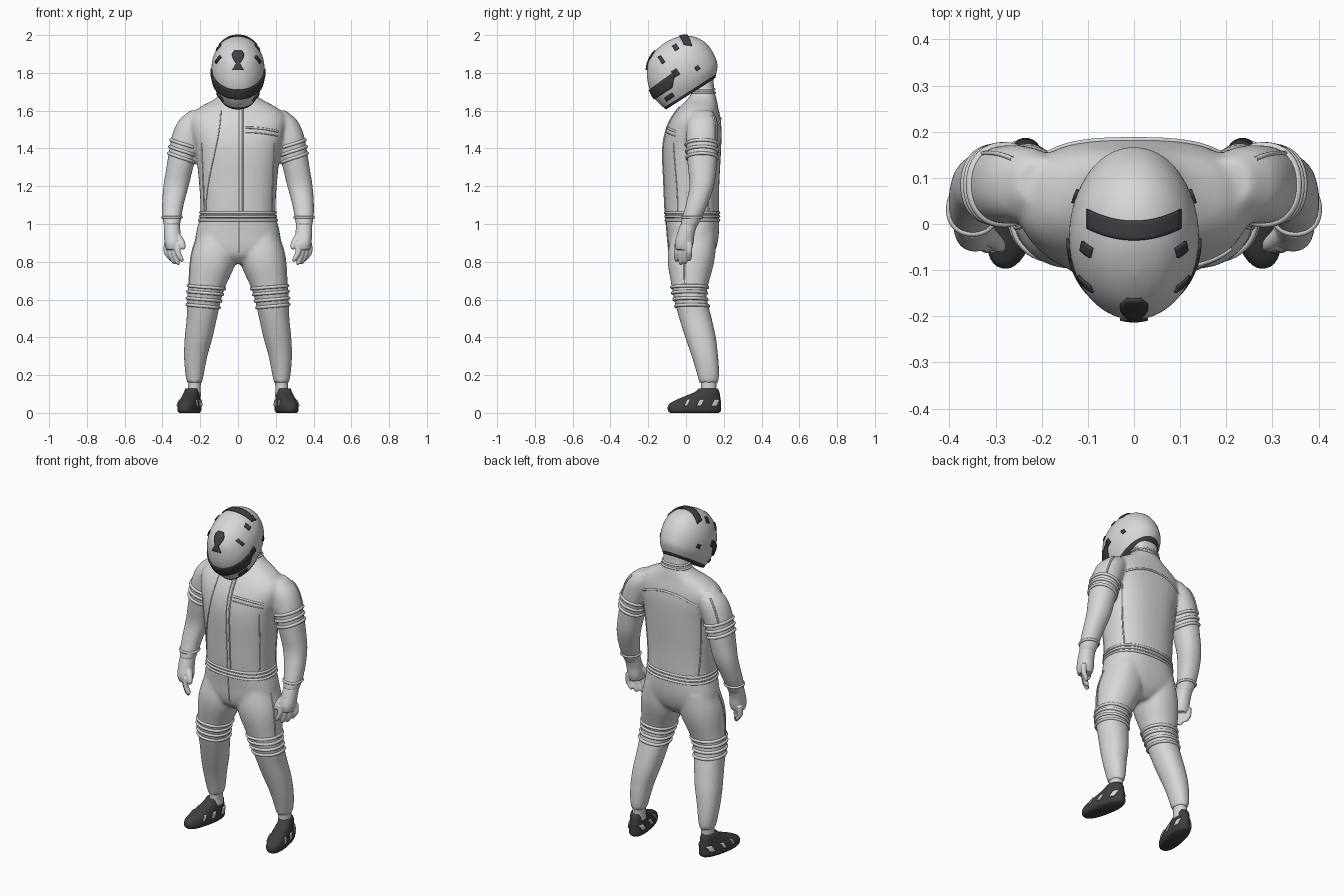
import bpy, bmesh, math
from mathutils import Vector, Matrix
from mathutils.bvhtree import BVHTree

cube = bpy.data.objects.get("Cube")
if cube:
    bpy.data.objects.remove(cube)


def material(name, rgb):
    m = bpy.data.materials.new(name)
    m.use_nodes = True
    m.diffuse_color = (*rgb, 1)
    m.node_tree.nodes["Principled BSDF"].inputs["Base Color"].default_value = (*rgb, 1)
    return m


LIGHT = material("light grey", (0.68, 0.68, 0.68))
DARK = material("dark grey", (0.05, 0.05, 0.055))
UNIT = Matrix.Identity(4)


def section(limb, z):
    """Smoothly interpolated (cx, cy, rx, ry) of a limb at height z."""
    i = 0
    while i < len(limb) - 2 and z > limb[i + 1][0]:
        i += 1
    a, b = limb[i], limb[i + 1]
    p, q = limb[max(i - 1, 0)], limb[min(i + 2, len(limb) - 1)]
    h = b[0] - a[0]
    t = min(max((z - a[0]) / h, 0), 1)
    out = []
    for k in range(1, 5):
        m0 = (b[k] - p[k]) / (b[0] - p[0]) * h
        m1 = (q[k] - a[k]) / (q[0] - a[0]) * h
        out.append((2*t**3 - 3*t*t + 1)*a[k] + (t**3 - 2*t*t + t)*m0
                   + (3*t*t - 2*t**3)*b[k] + (t**3 - t*t)*m1)
    return out


def surf(limb, a, z, s=1, n=2.2, grow=0.0):
    cx, cy, rx, ry = section(limb, z)
    c, d = math.cos(a), math.sin(a)
    x = cx + (max(rx, .002) + grow) * math.copysign(abs(c) ** (2 / n), c)
    y = cy + (max(ry, .002) + grow) * math.copysign(abs(d) ** (2 / n), d)
    return Vector((s * x, y, z))


def loft(bm, limb, s=1, n=2.2, rows=30, cols=40, mat=UNIT):
    z0, z1 = limb[0][0], limb[-1][0]
    rings = [[bm.verts.new(mat @ surf(limb, math.tau * j / cols, z0 + (z1 - z0) * i / rows, s, n))
              for j in range(cols)] for i in range(rows + 1)]
    for lo, hi in zip(rings, rings[1:]):
        for j in range(cols):
            k = (j + 1) % cols
            bm.faces.new((lo[j], lo[k], hi[k], hi[j]))
    bm.faces.new(rings[0])
    bm.faces.new(rings[-1])


def finish(name, bm, *mats, voxel=0, smooth=4):
    bmesh.ops.recalc_face_normals(bm, faces=bm.faces)
    me = bpy.data.meshes.new(name)
    bm.to_mesh(me)
    bm.free()
    for m in mats:
        me.materials.append(m)
    me.shade_smooth()
    ob = bpy.data.objects.new(name, me)
    bpy.context.collection.objects.link(ob)
    if voxel:
        r = ob.modifiers.new("Blend", 'REMESH')
        r.mode, r.voxel_size, r.use_smooth_shade = 'VOXEL', voxel, True
        sm = ob.modifiers.new("Soften", 'SMOOTH')
        sm.factor, sm.iterations = 0.5, smooth
    return ob


def patch(name, fn, mat, nu=16, nv=6):
    """Thin plate through fn(u, v)."""
    bm = bmesh.new()
    g = [[bm.verts.new(fn(i / nu, j / nv)) for j in range(nv + 1)] for i in range(nu + 1)]
    for i in range(nu):
        for j in range(nv):
            bm.faces.new((g[i][j], g[i + 1][j], g[i + 1][j + 1], g[i][j + 1]))
    ob = finish(name, bm, mat)
    sol = ob.modifiers.new("Plate", 'SOLIDIFY')
    sol.thickness, sol.offset = 0.007, 0


def cast(bvh, p, d):
    hit, normal, _, _ = bvh.ray_cast(p, d)
    if hit is None:
        hit, normal, _, _ = bvh.find_nearest(p + d * (abs(p.x) - 0.1))
    return hit - d * 0.003


def tube(name, pts, r, closed=False):
    cu = bpy.data.curves.new(name, 'CURVE')
    cu.dimensions, cu.bevel_depth, cu.bevel_resolution = '3D', r, 2
    sp = cu.splines.new('POLY')
    sp.points.add(len(pts) - 1)
    for q, p in zip(sp.points, pts):
        q.co = (*p, 1)
    sp.use_cyclic_u = closed
    cu.materials.append(LIGHT)
    bpy.context.collection.objects.link(bpy.data.objects.new(name, cu))


def band(name, limb, z, r, s=1, tilt=0.0, n=2.2):
    pts = []
    for j in range(48):
        a = math.tau * j / 48
        pts.append(surf(limb, a, z + tilt * math.cos(a), s, n))
    tube(name, pts, r, True)


# Body sections: height, centre x, centre y, half width, half depth
TORSO = [(.79, 0, .03, .06, .07), (.83, 0, .03, .14, .11), (.88, 0, .034, .22, .128),
         (.95, 0, .037, .222, .137), (1.05, 0, .033, .2, .142), (1.2, 0, .03, .205, .146),
         (1.4, 0, .032, .227, .154), (1.5, 0, .042, .25, .146), (1.57, 0, .055, .25, .126),
         (1.62, 0, .068, .2, .102), (1.66, 0, .085, .125, .077), (1.70, 0, .092, .083, .06),
         (1.79, 0, .085, .075, .058)]
LEG = [(.16, .23, .12, .04, .05), (.2, .23, .118, .048, .058), (.3, .224, .1, .062, .07),
       (.4, .208, .077, .074, .081), (.5, .192, .05, .08, .086), (.62, .176, .02, .092, .088),
       (.68, .162, .02, .1, .098), (.78, .137, .025, .12, .12), (.85, .125, .03, .122, .126),
       (.95, .115, .04, .1, .118)]
ARM = [(.98, .35, .012, .04, .045), (1.03, .35, .03, .05, .052), (1.1, .345, .055, .057, .058),
       (1.2, .328, .083, .067, .065), (1.3, .308, .086, .071, .076), (1.4, .286, .085, .077, .083),
       (1.48, .263, .086, .083, .085), (1.55, .235, .088, .077, .077), (1.6, .205, .09, .05, .05)]
SIDES = ((1, "left"), (-1, "right"))

# Overalls blended from torso, arms and legs
bm = bmesh.new()
loft(bm, TORSO, n=2.4, rows=60)
for s, _ in SIDES:
    loft(bm, LEG, s)
    loft(bm, ARM, s)
finish("overalls", bm, LIGHT, voxel=0.01, smooth=5)

# Waistband and collar ridges
for z in (1.02, 1.04, 1.06):
    band("waist_ridge", TORSO, z, .007, n=2.4)
for z in (1.695, 1.715):
    band("collar_ridge", TORSO, z, .006, n=2.4)


# Stitched seams on the chest and back
def seam(name, line, back, r=.0045, steps=24):
    pts = []
    for i in range(steps + 1):
        x, z = line(i / steps)
        _, cy, rx, ry = section(TORSO, z)
        dy = ry * max(0, 1 - abs(x / rx) ** 2.4) ** (1 / 2.4)
        pts.append((x, cy + dy if back else cy - dy, z))
    tube(name, pts, r)


seam("zip_cover_edge", lambda t: (.025, 1.06 + .56 * t), False)
seam("zip_seam", lambda t: (.005, .85 + .77 * t), False, .003)
seam("chest_seam", lambda t: (-.13 - .04 * math.cos(3 * t), 1.07 + .53 * t), False, .003)
seam("pocket_flap", lambda t: (.04 + .17 * t, 1.51 - .02 * t * t), False, .006)
seam("pocket_seam", lambda t: (.04 + .17 * t, 1.485 - .02 * t * t), False, .003)
seam("yoke_seam", lambda t: (.44 * t - .22, 1.56 - .28 * (t - .5) ** 2), True, .006)
for s, _ in SIDES:
    seam("front_panel_seam", lambda t: (s * (.178 + .015 * t), 1.07 + .36 * t), False, .003)
    seam("back_panel_seam", lambda t: (s * (.17 + .03 * t), 1.07 + .42 * t), True, .004)

# Limb ridges, gloves, ankles and shoes
SHOE = [(0, 0, 0, .046, .132), (.012, 0, 0, .055, .143), (.045, 0, .002, .054, .14),
        (.068, 0, .02, .049, .121), (.09, 0, .045, .044, .092), (.11, 0, .068, .04, .066),
        (.13, 0, .075, .035, .05)]
ANKLE = [(.09, .232, .12, .036, .042), (.13, .232, .12, .034, .04), (.19, .23, .12, .036, .044)]
PALM = [(.865, .345, -.012, .036, .042), (.9, .345, -.01, .044, .05),
        (.95, .348, 0, .044, .046), (1.0, .35, .016, .042, .046)]
for s, side in SIDES:
    for z in (1.35, 1.385, 1.42):
        band(side + "_sleeve_ridge", ARM, z, .009, s, .025)
    band(side + "_cuff_ridge", ARM, 1.035, .007, s)
    for z in (.565, .6, .635, .665):
        band(side + "_knee_ridge", LEG, z, .009, s, .008)
    tube(side + "_trouser_seam", [surf(LEG, -.25, .68 + .01 * i, s) for i in range(27)], .004)
    tube(side + "_shoulder_seam", [surf(ARM, .9, 1.43 + .006 * i, s) for i in range(25)], .005)

    bm = bmesh.new()
    loft(bm, PALM, s, rows=12, cols=24)
    for i in range(4):
        x, y = .318 + .02 * i, -.045 + .022 * i
        drop = (.095, .112, .108, .09)[i]
        tip = .895 - drop
        loft(bm, [(tip, x - .022, y - .004, .005, .005), (tip + .012, x - .018, y - .004, .013, .013),
                  (.85, x, y - .004, .015, .015), (.9, x, y, .015, .015)], s, rows=12, cols=12)
    loft(bm, [(.865, .29, -.05, .006, .006), (.878, .291, -.048, .014, .014),
              (.91, .3, -.038, .017, .017), (.95, .325, -.015, .018, .018)], s, rows=10, cols=12)
    finish(side + "_glove", bm, LIGHT, voxel=.005, smooth=2)

    bm = bmesh.new()
    loft(bm, ANKLE, s, rows=8, cols=24)
    finish(side + "_ankle", bm, LIGHT)

    mat = Matrix.Translation((s * .257, .045, 0)) @ Matrix.Rotation(s * .2, 4, 'Z')
    bm = bmesh.new()
    loft(bm, SHOE, 1, 2.3, 18, 40, mat)
    bvh = BVHTree.FromBMesh(bm)
    finish(side + "_shoe", bm, DARK)
    for e in (1, -1):
        d = mat.to_3x3() @ Vector((-e, 0, 0))
        for y, w in ((.095, .03), (.01, .022), (-.06, .014)):
            patch(side + "_shoe_stripe", lambda u, v: cast(
                bvh, mat @ Vector((e * .3, y + w * (u - .5) + .02 * v, .035 + .035 * v)), d), LIGHT, 4, 4)

# Helmet shell, tipped forward, with a dark rim and underside
HELMET = [(0, 0, 0, .1, .155), (.05, 0, .015, .125, .185), (.1, 0, .02, .138, .195),
          (.15, 0, .025, .14, .192), (.2, 0, .03, .13, .176), (.25, 0, .03, .104, .142),
          (.28, 0, .03, .072, .1), (.295, 0, .03, .04, .056), (.301, 0, .03, .004, .005)]
TIP = Matrix.Translation((0, .025, 1.69)) @ Matrix.Rotation(math.radians(32.7), 4, 'X')
bm = bmesh.new()
loft(bm, HELMET, 1, 2.05, 60, 64, TIP)
inverse = TIP.inverted()
for f in bm.faces:
    f.material_index = int((inverse @ f.calc_center_median()).z < .014)
shell = BVHTree.FromBMesh(bm)
finish("helmet", bm, LIGHT, DARK)


# Visor wrapped around the front
def visor(u, v):
    half = math.radians(66 + 17 * v)
    a = -math.pi / 2 + half * (2 * u - 1)
    return TIP @ surf(HELMET, a, .08 + .055 * v + .012 * v * (2 * u - 1) ** 2, 1, 2.05, .003)


patch("visor", visor, DARK, 40, 8)

# Crown strip and forehead vent
patch("crown_strip", lambda u, v: cast(shell, Vector((
    .2 * (u - .5), -.035 + .042 * v + 2.5 * (.2 * (u - .5)) ** 2, 2.4)), Vector((0, 0, -1))), DARK, 24)
WIDTHS = (.03, .02, .011, .022, .03, .03, .016)


def vent(u, v):
    k = min(int(v * 6), 5)
    w = WIDTHS[k] + (WIDTHS[k + 1] - WIDTHS[k]) * (v * 6 - k)
    return cast(shell, Vector((w * (2 * u - 1), -1, 1.815 + .105 * v)), Vector((0, 1, 0)))


patch("forehead_vent", vent, DARK, 6, 18)

# Side vents, visor pivots and chin vents
MARKS = ((-.13, 1.87, .009, .02), (-.055, 1.935, .012, .014), (-.055, 1.80, .016, .018),
         (.06, 1.825, .011, .011), (-.088, 1.672, .024, .011))
for s, side in SIDES:
    for y, z, hy, hz in MARKS:
        def mark(u, v):
            p = Matrix.Rotation(.57, 3, 'X') @ Vector((0, hy * (2 * u - 1), hz * (2 * v - 1)))
            return cast(shell, p + Vector((s, y, z)), Vector((-s, 0, 0)))
        patch(side + "_helmet_mark", mark, DARK, 5, 5)
